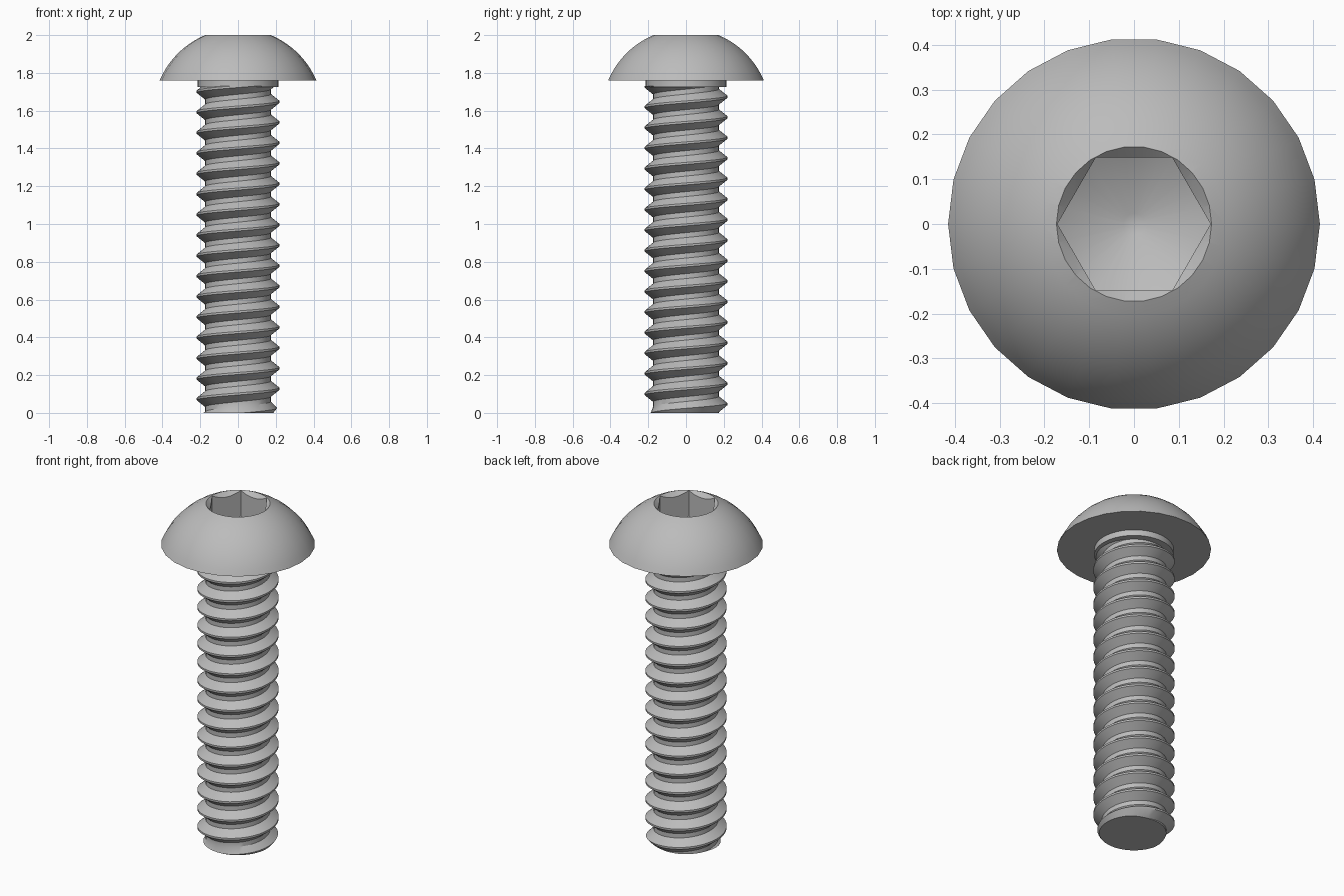
import bpy, bmesh, math

if "Cube" in bpy.data.objects:
    bpy.data.objects.remove(bpy.data.objects["Cube"])

TAU = 2 * math.pi
SIDES = 26
HEAD_Z, TOP_Z = 1.76, 2.0

steel = bpy.data.materials.new("grey steel")
steel.use_nodes = True
colour = (0.5, 0.5, 0.5, 1)
steel.diffuse_color = colour
steel.node_tree.nodes["Principled BSDF"].inputs["Base Color"].default_value = colour


def make_object(name, bm):
    bmesh.ops.remove_doubles(bm, verts=bm.verts, dist=1e-5)
    bmesh.ops.recalc_face_normals(bm, faces=bm.faces)
    mesh = bpy.data.meshes.new(name)
    bm.to_mesh(mesh)
    bm.free()
    mesh.materials.append(steel)
    obj = bpy.data.objects.new(name, mesh)
    bpy.context.collection.objects.link(obj)
    return obj


def lathe(name, profile, sides):
    """Closed solid turned about z from (radius, height) points."""
    bm = bmesh.new()
    rings = [[bm.verts.new((r * math.cos(TAU * i / sides), r * math.sin(TAU * i / sides), z))
              for i in range(sides)] for r, z in profile]
    for low, high in zip(rings, rings[1:]):
        for i in range(sides):
            j = (i + 1) % sides
            bm.faces.new((low[i], low[j], high[j], high[i]))
    bm.faces.new(rings[0][::-1])
    bm.faces.new(rings[-1])
    return make_object(name, bm)


def boolean(obj, cutter, operation):
    """Bake a boolean into obj and discard the cutter."""
    mod = obj.modifiers.new("cut", "BOOLEAN")
    mod.operation, mod.object, mod.solver = operation, cutter, "EXACT"
    graph = bpy.context.evaluated_depsgraph_get()
    obj.data = bpy.data.meshes.new_from_object(obj.evaluated_get(graph))
    obj.modifiers.clear()
    bpy.data.objects.remove(cutter)


# Domed head: arc centred on the axis
RIM, MOUTH, CENTRE = 0.415, 0.173, 1.584
a0 = math.atan2(HEAD_Z - CENTRE, RIM)
a1 = math.atan2(TOP_Z - CENTRE, MOUTH)
radius = math.hypot(RIM, HEAD_Z - CENTRE)
arc = [a0 + (a1 - a0) * k / 10 for k in range(11)]
head = lathe("domed_head", [(radius * math.cos(a), CENTRE + radius * math.sin(a)) for a in arc], SIDES)

# Hexagonal socket with a drilled cone floor and a countersunk mouth
socket = lathe("socket_cutter", [(0.171, 1.7), (0.171, 2.1)], 6)
drill = lathe("drill_cutter", [(0.024, 1.768), (0.2, 1.86), (0.2, 2.2)], SIDES)
boolean(socket, drill, "INTERSECT")
boolean(head, socket, "DIFFERENCE")
sink = lathe("countersink_cutter", [(0.123, 1.95), (0.193, 2.02)], SIDES)
boolean(head, sink, "DIFFERENCE")

# Plain collar under the head
collar = lathe("collar", [(0.214, 1.725), (0.214, HEAD_Z)], 48)

# Right-hand screw thread, chamfered at the tip
PITCH, OFFSET, STEPS = 0.1085, 0.019, 48
CREST, ROOT = 0.219, 0.174
CORNERS = [-0.05, 0.05, 0.38, 0.62]
THREAD_TOP = 1.73


def thread_radius(turn, z):
    p = ((z - OFFSET) / PITCH - turn) % 1
    d = min(p, 1 - p)
    t = min(max((d - 0.05) / 0.33, 0), 1)
    return min(CREST + (ROOT - CREST) * t, 0.187 + 0.8 * z)


def thread_vert(bm, turn, z):
    z = min(max(z, 0), THREAD_TOP)
    r = thread_radius(turn, z)
    return bm.verts.new((r * math.cos(TAU * turn), r * math.sin(TAU * turn), z))


bm = bmesh.new()
levels = [PITCH * (k + c) + OFFSET for k in range(-2, 18) for c in CORNERS]
columns = [[thread_vert(bm, i / STEPS, z + PITCH * i / STEPS) for z in levels] for i in range(STEPS)]
for i in range(STEPS):
    wrap = i == STEPS - 1
    left, right = columns[i], columns[0][4:] if wrap else columns[i + 1]
    for k in range(len(right) - 1):
        bm.faces.new((left[k], right[k], right[k + 1], left[k + 1]))
for z in (0, THREAD_TOP):
    bm.faces.new([thread_vert(bm, i / STEPS, z) for i in range(STEPS)])
bmesh.ops.dissolve_degenerate(bm, dist=1e-5, edges=bm.edges)
thread = make_object("threaded_shank", bm)

# Smooth shading with crisp edges
for obj in (head, collar, thread):
    bpy.ops.object.select_all(action="DESELECT")
    obj.select_set(True)
    bpy.context.view_layer.objects.active = obj
    bpy.ops.object.shade_smooth_by_angle(angle=math.radians(30))
